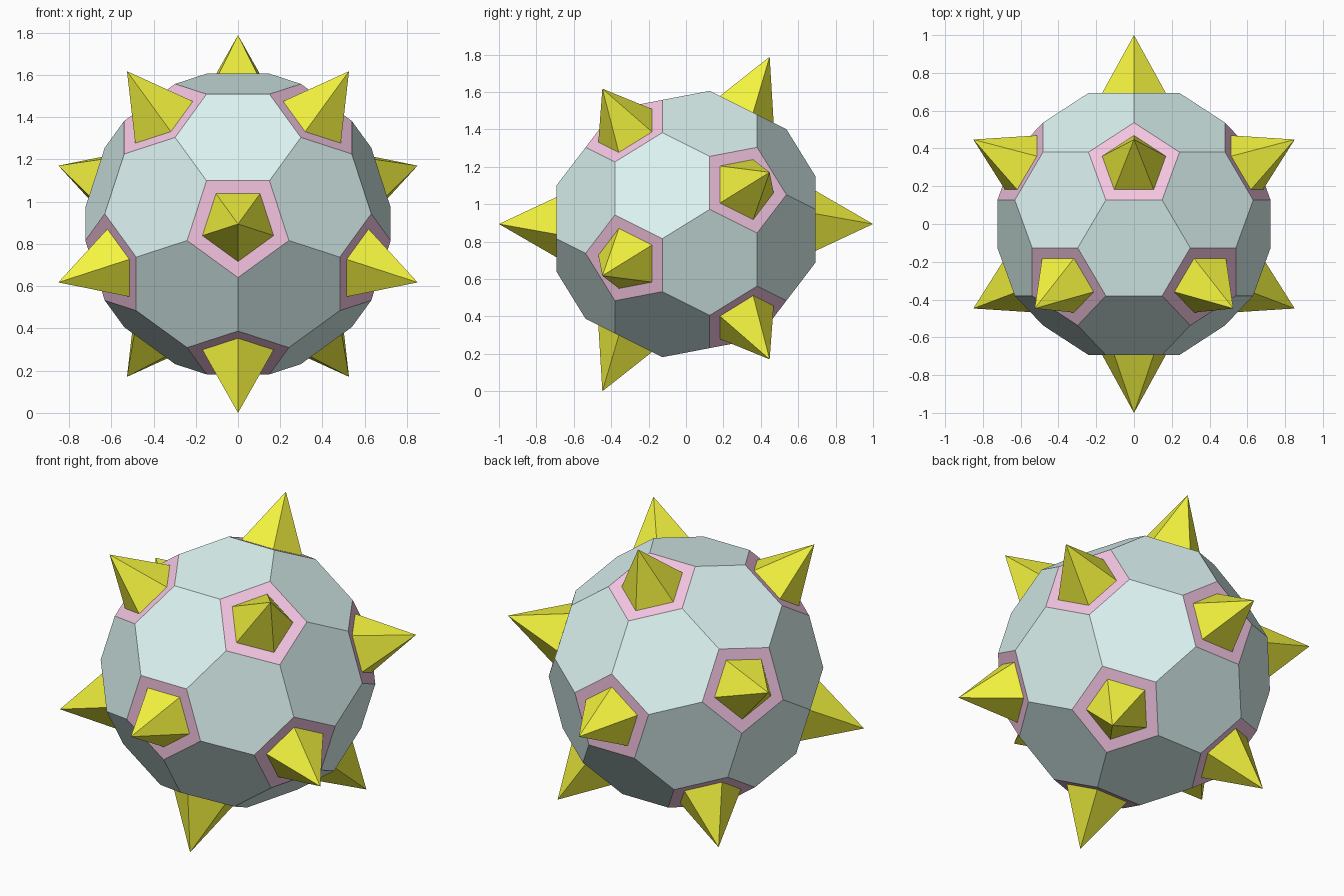
import bpy, bmesh
from mathutils import Matrix

if "Cube" in bpy.data.objects:
    bpy.data.objects.remove(bpy.data.objects["Cube"])

CORE_R = 0.85      # icosahedron radius before its corners are cut
TIP_R = 1.0        # spike tip distance from the centre
INSET = 0.70       # spike base size relative to its pentagon
CENTRE_Z = 0.8944

PARTS = [("ball_shell", (0.72, 0.91, 0.89)),
         ("pentagon_rims", (0.91, 0.56, 0.76)),
         ("spikes", (0.90, 0.90, 0.05))]

# Icosahedron with its poles on the y axis
bm = bmesh.new()
bmesh.ops.create_icosphere(bm, subdivisions=1, radius=1.0)
turn = Matrix(((0, 1, 0), (0, 0, 1), (1, 0, 0)))
for v in bm.verts:
    v.co = turn @ v.co.normalized() * CORE_R

# Cut the corners: 12 pentagons and 20 hexagons
bmesh.ops.bevel(bm, geom=bm.verts[:], offset=100 / 3, offset_type='PERCENT',
                segments=1, profile=0.5, affect='VERTICES')
for f in bm.faces:
    f.material_index = 0

# Each pentagon becomes a flat rim with a five-sided spike inside it
for face in [f for f in bm.faces if len(f.verts) == 5]:
    centre = face.calc_center_median()
    outer = list(face.verts)
    inner = [bm.verts.new(centre + (v.co - centre) * INSET) for v in outer]
    tip = bm.verts.new(centre.normalized() * TIP_R)
    bm.faces.remove(face)
    for i in range(5):
        j = (i + 1) % 5
        bm.faces.new((outer[i], outer[j], inner[j], inner[i])).material_index = 1
        bm.faces.new((inner[i], inner[j], tip)).material_index = 2

bmesh.ops.translate(bm, verts=bm.verts[:], vec=(0, 0, CENTRE_Z))
bm.normal_update()

# Split into one object per coloured part
for index, (name, colour) in enumerate(PARTS):
    part = bm.copy()
    bmesh.ops.delete(part, geom=[f for f in part.faces if f.material_index != index],
                     context='FACES')
    for f in part.faces:
        f.material_index = 0
    mesh = bpy.data.meshes.new(name)
    part.to_mesh(mesh)
    part.free()
    mat = bpy.data.materials.new(name + "_colour")
    mat.diffuse_color = (*colour, 1)
    mat.use_nodes = True
    mat.node_tree.nodes["Principled BSDF"].inputs["Base Color"].default_value = mat.diffuse_color
    mesh.materials.append(mat)
    bpy.context.collection.objects.link(bpy.data.objects.new(name, mesh))
bm.free()
